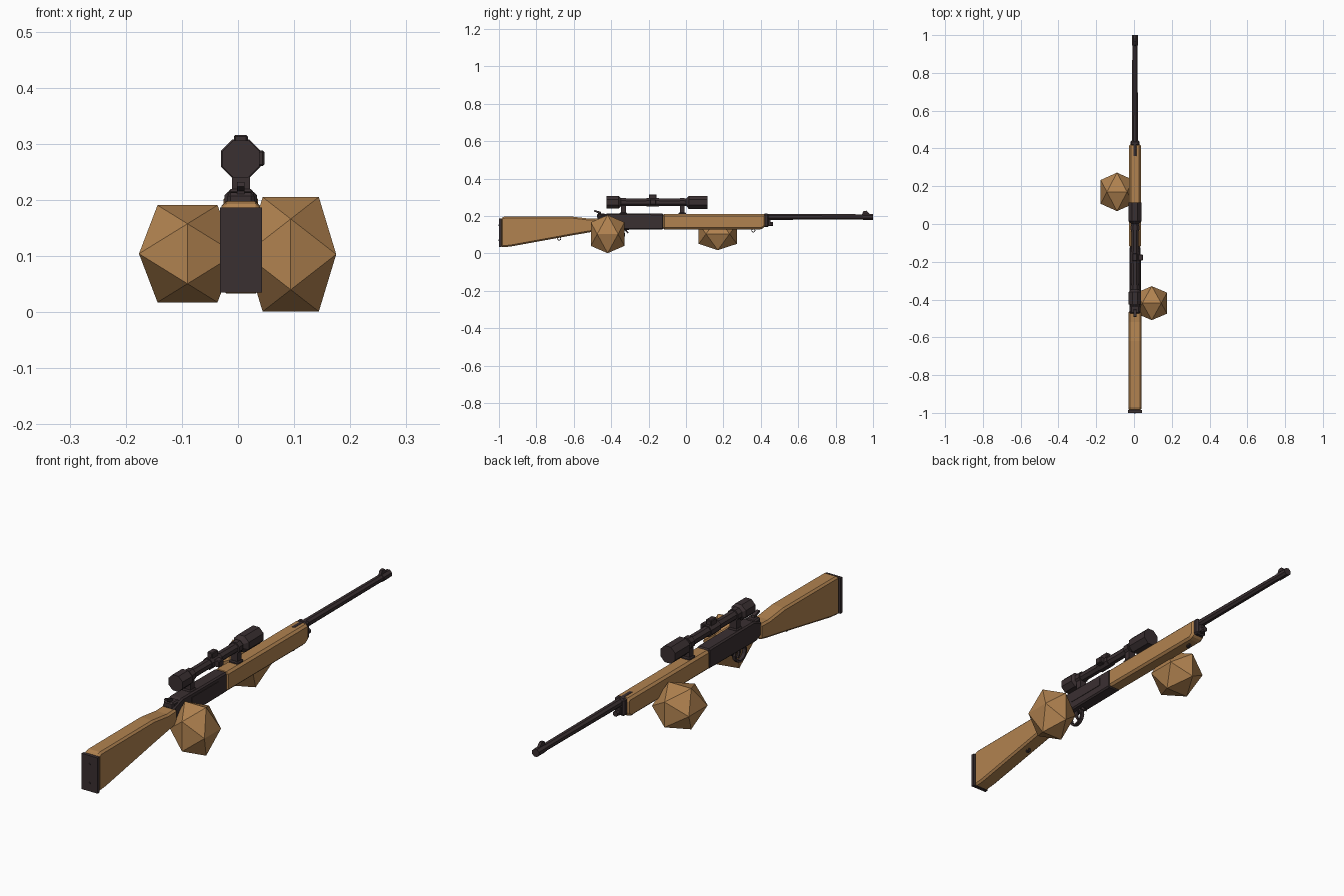
import bpy, bmesh, math
from mathutils import Matrix, Vector

if "Cube" in bpy.data.objects:
    bpy.data.objects.remove(bpy.data.objects["Cube"])

CX = 0.005  # centre line of the rifle


def material(name, rgb):
    m = bpy.data.materials.new(name)
    m.diffuse_color = (*rgb, 1)
    m.use_nodes = True
    m.node_tree.nodes["Principled BSDF"].inputs["Base Color"].default_value = m.diffuse_color
    return m


WOOD = material("wood", (0.44, 0.225, 0.08))
METAL = material("dark_metal", (0.042, 0.029, 0.031))


def finish(name, bm, mat, bevel=0):
    bmesh.ops.recalc_face_normals(bm, faces=bm.faces)
    me = bpy.data.meshes.new(name)
    bm.to_mesh(me)
    bm.free()
    ob = bpy.data.objects.new(name, me)
    bpy.context.collection.objects.link(ob)
    me.materials.append(mat)
    if bevel:
        mod = ob.modifiers.new("bevel", "BEVEL")
        mod.width = bevel
        mod.segments = 1
        mod.limit_method = "ANGLE"
        mod.angle_limit = math.radians(40)
    return ob


def plate(name, outline, half, mat, bevel=0, x=CX):
    """Side outline in (y, z), extruded across x."""
    bm = bmesh.new()
    f = bm.faces.new([bm.verts.new((x - half, y, z)) for y, z in outline])
    r = bmesh.ops.extrude_face_region(bm, geom=[f])
    bmesh.ops.translate(bm, vec=(2 * half, 0, 0),
                        verts=[v for v in r["geom"] if isinstance(v, bmesh.types.BMVert)])
    return finish(name, bm, mat, bevel)


def box(name, y0, y1, z0, z1, half, mat, bevel=0, x=CX):
    return plate(name, [(y0, z0), (y1, z0), (y1, z1), (y0, z1)], half, mat, bevel, x)


def turned(name, profile, z, mat, sides=8, x=CX):
    """Profile of (y, radius) turned about the y axis, flats facing up."""
    bm = bmesh.new()
    rings = []
    for y, r in profile:
        k = r / math.cos(math.pi / sides)
        angles = [2 * math.pi * (i + 0.5) / sides for i in range(sides)]
        rings.append([bm.verts.new((x + k * math.sin(a), y, z + k * math.cos(a))) for a in angles])
    for a, b in zip(rings, rings[1:]):
        for i in range(sides):
            j = (i + 1) % sides
            bm.faces.new((a[i], a[j], b[j], b[i]))
    bm.faces.new(rings[0])
    bm.faces.new(rings[-1])
    return finish(name, bm, mat)


def hoop(name, y, z, radius, thick, half, squash=1.0, sides=12):
    """Flat-sided ring in the yz plane."""
    bm = bmesh.new()
    rings = []
    for i in range(sides):
        a = 2 * math.pi * i / sides
        rings.append([bm.verts.new((CX + dx, y + r * math.cos(a), z + r * squash * math.sin(a)))
                      for dx, r in ((-half, radius), (half, radius),
                                    (half, radius - thick), (-half, radius - thick))])
    for i in range(sides):
        a, b = rings[i], rings[(i + 1) % sides]
        for k in range(4):
            n = (k + 1) % 4
            bm.faces.new((a[k], a[n], b[n], b[k]))
    return finish(name, bm, METAL)


def ball(name, centre, size):
    """Twenty-sided ball with the given half extents."""
    g = (1 + math.sqrt(5)) / 2
    bm = bmesh.new()
    for p in (-1, 1):
        for q in (-1 / g, 1 / g):
            for co in ((q, 0, p), (p, q, 0), (0, p, q)):
                bm.verts.new([c + s * v for c, s, v in zip(centre, size, co)])
    bmesh.ops.convex_hull(bm, input=bm.verts)
    return finish(name, bm, WOOD)


# Wooden balls on either side
ball("left_ball", (-0.09, 0.17, 0.104), (0.0865, 0.102, 0.0865))
ball("right_ball", (0.094, -0.419, 0.103), (0.081, 0.09, 0.102))

# Shoulder stock, butt plate and its screws
plate("stock", [(-0.988, 0.032), (-0.935, 0.037), (-0.6, 0.098), (-0.5, 0.115), (-0.46, 0.125),
                (-0.46, 0.188), (-0.52, 0.186), (-0.62, 0.198), (-0.97, 0.197), (-0.988, 0.19)],
      0.034, WOOD, 0.008)
box("butt_plate", -1.0, -0.986, 0.035, 0.186, 0.0375, METAL)
for i, z in enumerate((0.07, 0.15)):
    turned(f"butt_screw_{i}", [(-1.002, 0.004), (-0.995, 0.004)], z, METAL)

# Receiver with rear tang, hammer and top rail
plate("receiver", [(-0.47, 0.14), (-0.44, 0.125), (-0.12, 0.128), (-0.12, 0.212),
                   (-0.42, 0.214), (-0.475, 0.195)], 0.029, METAL, 0.006)
box("rear_block", -0.475, -0.43, 0.185, 0.213, 0.024, METAL, 0.006)
plate("hammer", [(-0.47, 0.2), (-0.45, 0.2), (-0.455, 0.222), (-0.49, 0.232), (-0.492, 0.224),
                 (-0.472, 0.216)], 0.007, METAL)
box("ejection_cover", -0.36, -0.18, 0.16, 0.195, 0.002, METAL, x=CX + 0.029)

# Trigger and guard
hoop("trigger_guard", -0.365, 0.1, 0.04, 0.008, 0.008)
plate("trigger", [(-0.375, 0.13), (-0.36, 0.13), (-0.358, 0.1), (-0.35, 0.082), (-0.357, 0.08),
                  (-0.37, 0.1)], 0.004, METAL)
plate("guard_tail", [(-0.335, 0.128), (-0.31, 0.106), (-0.306, 0.111), (-0.322, 0.13)], 0.007, METAL)

# Wooden forend with metal cap
plate("forend", [(-0.125, 0.128), (0.405, 0.128), (0.425, 0.145), (0.425, 0.203), (0.415, 0.21),
                 (-0.125, 0.21)], 0.031, WOOD, 0.009)
box("forend_cap", 0.415, 0.442, 0.14, 0.213, 0.024, METAL, 0.007)
box("cap_lug", 0.435, 0.452, 0.148, 0.18, 0.012, METAL)
turned("lug_stud", [(0.44, 0.011), (0.466, 0.011)], 0.156, METAL)

# Barrel with muzzle ring and front sight
turned("barrel", [(0.36, 0.016), (0.945, 0.014), (0.946, 0.016), (1.0, 0.016)], 0.195, METAL)
plate("front_sight", [(0.94, 0.205), (0.985, 0.205), (0.975, 0.218), (0.965, 0.228), (0.948, 0.226)],
      0.006, METAL)

# Sling loops
hoop("rear_sling_loop", -0.678, 0.079, 0.011, 0.004, 0.004, sides=8)
hoop("front_sling_loop", 0.36, 0.122, 0.011, 0.004, 0.004, sides=8)

# Telescopic sight
turned("scope", [(-0.425, 0.033), (-0.36, 0.033), (-0.345, 0.019), (0.0, 0.019),
                 (0.015, 0.035), (0.115, 0.035)], 0.273, METAL)
turned("scope_collar", [(-0.21, 0.023), (-0.145, 0.023)], 0.273, METAL)
box("top_turret", -0.197, -0.157, 0.28, 0.316, 0.0125, METAL, 0.003)
box("side_turret", -0.193, -0.161, 0.26, 0.288, 0.013, METAL, 0.003, x=0.034)
for name, y in (("rear_mount", -0.335), ("front_mount", -0.02)):
    box(name, y - 0.013, y + 0.013, 0.2, 0.262, 0.016, METAL)
    box(name + "_foot", y - 0.02, y + 0.02, 0.2, 0.219, 0.022, METAL, 0.004)
    turned(name + "_ring", [(y - 0.013, 0.024), (y + 0.013, 0.024)], 0.273, METAL)
